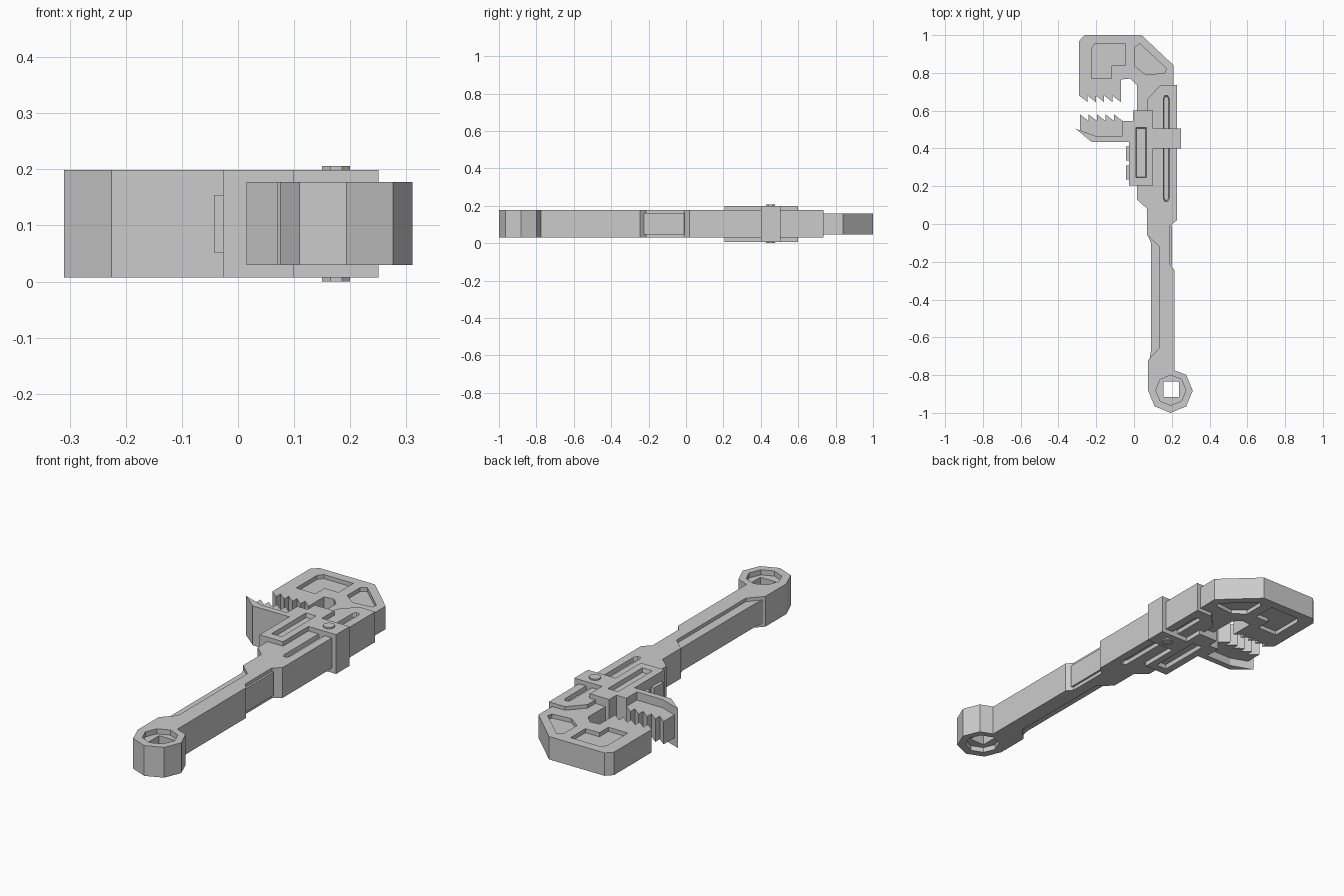
import bpy, bmesh
from math import cos, sin, pi

ZC = 0.103  # mid plane of the whole wrench


def prism(name, pts, z0, z1, inset0=0.0, inset1=0.0):
    """Extrude an XY outline from z0 to z1; each end may be pulled in towards the centre."""
    cx = (min(p[0] for p in pts) + max(p[0] for p in pts)) / 2
    cy = (min(p[1] for p in pts) + max(p[1] for p in pts)) / 2
    sgn = lambda a: (a > 1e-6) - (a < -1e-6)
    bm = bmesh.new()
    rings = [[bm.verts.new((x - i * sgn(x - cx), y - i * sgn(y - cy), z)) for x, y in pts]
             for z, i in ((z0, inset0), (z1, inset1))]
    bm.faces.new(rings[0])
    bm.faces.new(rings[1])
    n = len(pts)
    for k in range(n):
        j = (k + 1) % n
        bm.faces.new((rings[0][k], rings[0][j], rings[1][j], rings[1][k]))
    bmesh.ops.recalc_face_normals(bm, faces=bm.faces)
    me = bpy.data.meshes.new(name)
    bm.to_mesh(me)
    bm.free()
    ob = bpy.data.objects.new(name, me)
    bpy.context.collection.objects.link(ob)
    return ob


def slab(name, pts, half):
    return prism(name, pts, ZC - half, ZC + half)


def rect(x0, x1, y0, y1):
    return [(x0, y0), (x1, y0), (x1, y1), (x0, y1)]


def ngon(cx, cy, r, n, turn=0.0):
    return [(cx + r * cos(2 * pi * k / n + turn), cy + r * sin(2 * pi * k / n + turn)) for k in range(n)]


def subtract(ob, cutter):
    cutter.hide_render = True
    m = ob.modifiers.new("cut", 'BOOLEAN')
    m.operation, m.solver, m.object = 'DIFFERENCE', 'EXACT', cutter
    bpy.context.view_layer.objects.active = ob
    bpy.ops.object.modifier_apply(modifier=m.name)
    bpy.data.objects.remove(cutter)


def pocket(ob, pts, half, depth, inset=0.0):
    """Sink the same recess into the top and the bottom face."""
    for s in (1, -1):
        subtract(ob, prism("cutter", pts, ZC + s * (half - depth), ZC + s * (half + depth), inset, -inset))


# Fixed hook jaw with saw teeth
teeth = []
for i in range(5):
    teeth += [(-0.29 + 0.044 * i, 0.68), (-0.29 + 0.044 * (i + 1), 0.645)]
jaw = slab("fixed_jaw", teeth + [
    (-0.07, 0.765), (-0.02, 0.77), (0.015, 0.735), (0.015, 0.45), (0.205, 0.45),
    (0.21, 0.84), (0.04, 1.0), (-0.26, 1.0), (-0.29, 0.97)], 0.056)
pocket(jaw, [(-0.225, 0.93), (-0.205, 0.955), (-0.045, 0.955), (-0.045, 0.84),
             (-0.12, 0.84), (-0.12, 0.77), (-0.225, 0.77)], 0.056, 0.02)
pocket(jaw, [(0.005, 0.935), (0.03, 0.955), (0.17, 0.825), (0.165, 0.8),
             (0.065, 0.79), (0.005, 0.835)], 0.056, 0.02)

# Handle with the ring end
R = 0.118
ring = [(0.193 + R * cos(a * pi / 4), -0.882 + R * sin(a * pi / 4)) for a in range(-4, 2)]
handle = slab("handle", [
    (0.07, 0.66), (0.14, 0.735), (0.227, 0.735), (0.227, 0.02), (0.19, -0.01), (0.19, -0.215),
    (0.215, -0.245), (0.215, -0.775)] + ring[::-1] + [
    (0.075, -0.72), (0.135, -0.655), (0.135, -0.12), (0.07, -0.06), (0.07, 0.08),
    (0.015, 0.13), (0.015, 0.35), (0.07, 0.35)], 0.074)
pocket(handle, [(0.155, 0.135), (0.163, 0.12), (0.179, 0.12), (0.187, 0.135),
                (0.187, 0.665), (0.179, 0.68), (0.163, 0.68), (0.155, 0.665)], 0.074, 0.018, 0.004)
pocket(handle, ngon(0.195, -0.88, 0.08, 8), 0.074, 0.025)
subtract(handle, slab("cutter", rect(0.157, 0.239, -0.915, -0.833), 0.2))

# Thinner core showing along the grip edges
slab("grip_core", [(0.07, -0.05), (0.09, -0.1), (0.09, -0.67), (0.08, -0.73), (0.18, -0.73),
                   (0.18, -0.3), (0.2, -0.215), (0.2, -0.01), (0.12, 0.03)], 0.057)

# Sliding jaw carriage wrapped round the handle
slider = slab("slider", [
    (-0.31, 0.505), (-0.2, 0.465), (-0.06, 0.465), (-0.06, 0.545), (-0.005, 0.545), (-0.005, 0.6),
    (0.1, 0.6), (0.1, 0.505), (0.25, 0.505), (0.25, 0.4), (0.1, 0.4), (0.1, 0.205),
    (-0.027, 0.205), (-0.027, 0.435), (-0.225, 0.435)], 0.096)
pocket(slider, rect(0.01, 0.065, 0.245, 0.51), 0.096, 0.02, 0.004)

# Teeth of the sliding jaw
low = [(-0.285, 0.49)]
for i in range(5):
    low += [(-0.285 + 0.045 * i, 0.58), (-0.285 + 0.045 * (i + 1), 0.545)]
slab("slider_teeth", low + [(-0.05, 0.545), (-0.05, 0.455), (-0.2, 0.455)], 0.056)

# Side nubs and the locking bolt
for k, y in enumerate((0.235, 0.335)):
    slab("side_nub_%d" % k, rect(-0.043, 0.0, y, y + 0.075), 0.051)
slab("bolt", ngon(0.175, 0.452, 0.027, 8, pi / 8), 0.103)
